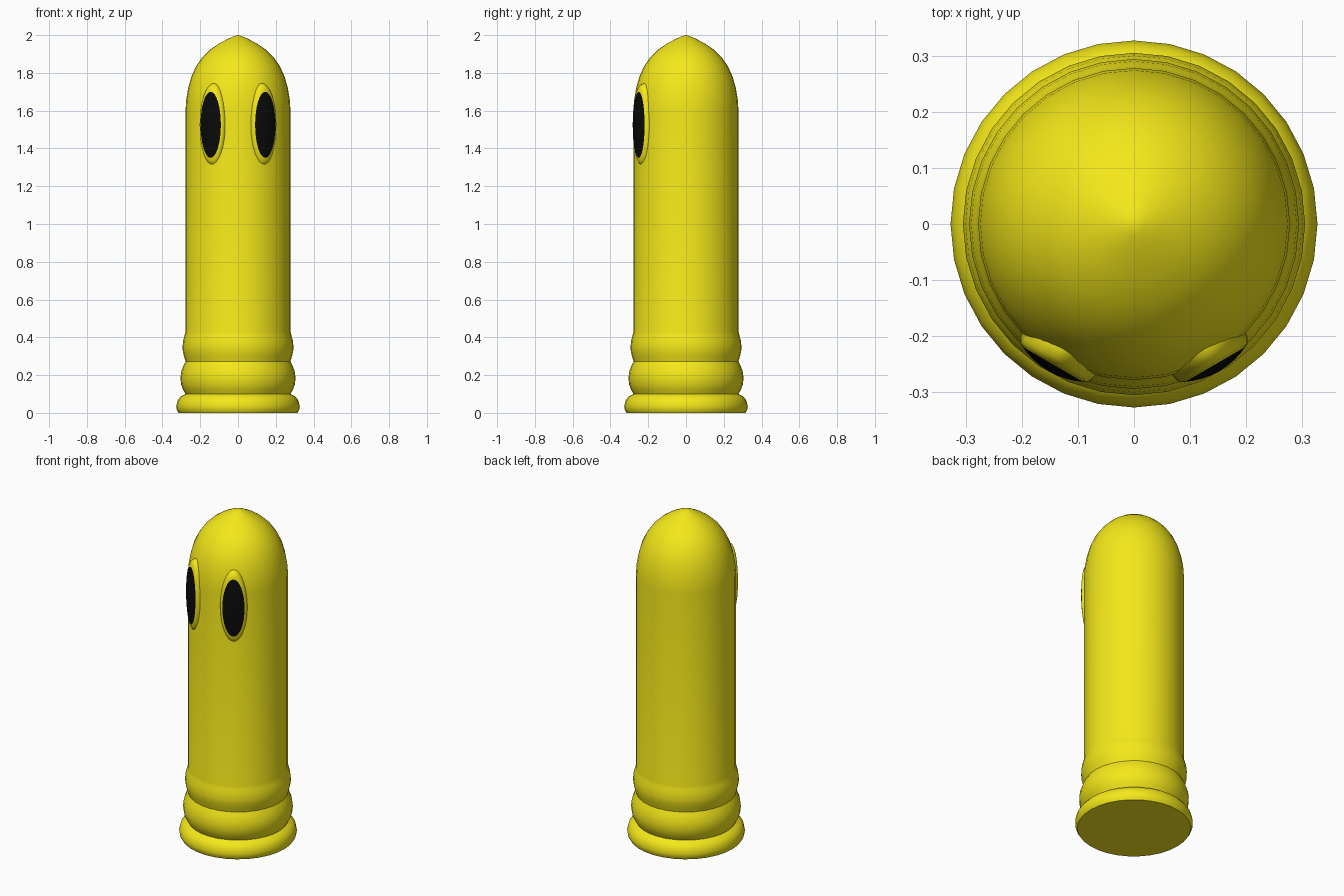
import bpy, bmesh
from math import sin, cos, pi, radians
from mathutils import Matrix

if "Cube" in bpy.data.objects:
    bpy.data.objects.remove(bpy.data.objects["Cube"])


def material(name, color):
    mat = bpy.data.materials.new(name)
    mat.diffuse_color = color
    mat.use_nodes = True
    mat.node_tree.nodes["Principled BSDF"].inputs["Base Color"].default_value = mat.diffuse_color
    return mat


yellow = material("yellow", (0.91, 0.81, 0.01, 1))
black = material("black", (0.003, 0.003, 0.003, 1))


def loft(name, rows, mat, segs=32, cap_bottom=False, matrix=None, angle=35):
    """Skin elliptical rows (rx, ry, height); a zero radius closes to a point."""
    bm = bmesh.new()
    rings = []
    for rx, ry, h in rows:
        if rx == 0:
            rings.append([bm.verts.new((0, 0, h))] * segs)
        else:
            rings.append([bm.verts.new((rx * cos(2 * pi * i / segs),
                                        ry * sin(2 * pi * i / segs), h))
                          for i in range(segs)])
    for a, b in zip(rings, rings[1:]):
        for i in range(segs):
            j = (i + 1) % segs
            quad = [a[i], a[j], b[j], b[i]]
            bm.faces.new(list(dict.fromkeys(quad)))
    if cap_bottom:
        bm.faces.new(rings[0][::-1])
    mesh = bpy.data.meshes.new(name)
    if matrix:
        bm.transform(matrix)
    bm.to_mesh(mesh)
    bm.free()
    mesh.materials.append(mat)
    obj = bpy.data.objects.new(name, mesh)
    bpy.context.collection.objects.link(obj)
    bpy.ops.object.select_all(action='DESELECT')
    obj.select_set(True)
    bpy.context.view_layer.objects.active = obj
    bpy.ops.object.shade_smooth_by_angle(angle=radians(angle))
    return obj


# Body: flared foot, two soft rolls, straight tube and pointed dome
profile = [(0.315, 0), (0.324, 0.015), (0.327, 0.035), (0.320, 0.065),
           (0.303, 0.088), (0.278, 0.10),
           (0.292, 0.125), (0.301, 0.15), (0.305, 0.185), (0.300, 0.22),
           (0.289, 0.25), (0.278, 0.272),
           (0.286, 0.30), (0.292, 0.325), (0.294, 0.35), (0.290, 0.385),
           (0.283, 0.41), (0.278, 0.43),
           (0.278, 1.60), (0.274, 1.66), (0.264, 1.72), (0.247, 1.78),
           (0.222, 1.835), (0.187, 1.885), (0.145, 1.925), (0.098, 1.957),
           (0.05, 1.982), (0.02, 1.995), (0, 2.0)]
loft("body", [(r, r, z) for r, z in profile], yellow, cap_bottom=True)

# Eyes: raised oval rim with a slightly domed black oval
rim = [(0.078, 0.222, 0.235), (0.077, 0.220, 0.260), (0.074, 0.209, 0.277),
       (0.069, 0.193, 0.286), (0.062, 0.175, 0.289)]
pupil = [(0.062, 0.175, 0.289), (0.050, 0.141, 0.294), (0.034, 0.096, 0.299),
         (0.017, 0.048, 0.302), (0, 0, 0.303)]
for side, sign in (("left", -1), ("right", 1)):
    s, c = sign * sin(radians(30)), cos(radians(30))
    place = Matrix(((c, 0, s, 0), (s, 0, -c, 0), (0, 1, 0, 1.525), (0, 0, 0, 1)))
    loft(side + "_eye_rim", rim, yellow, matrix=place, angle=60)
    loft(side + "_eye", pupil, black, matrix=place)
